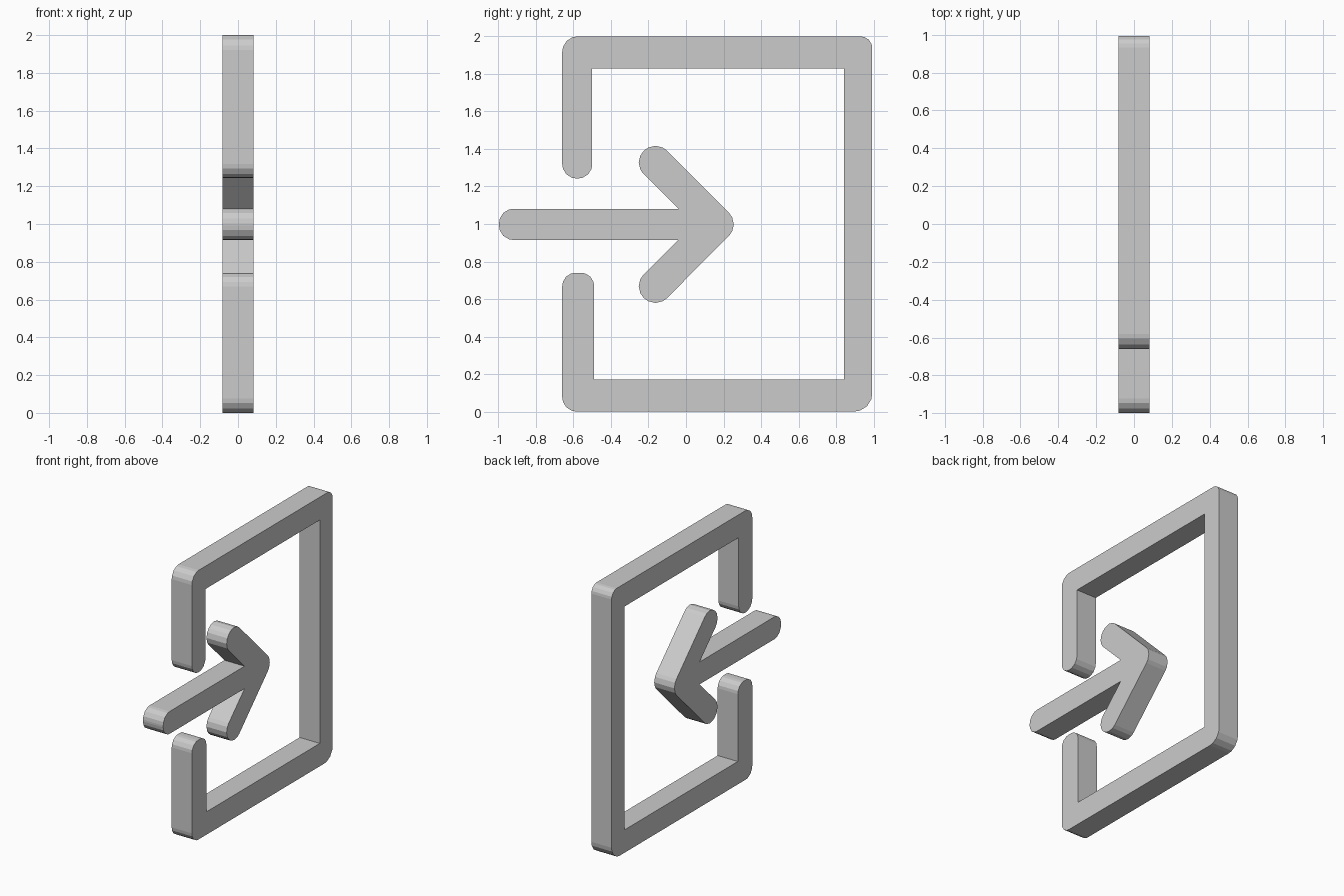
import bpy, bmesh, math
from mathutils import Vector

if "Cube" in bpy.data.objects:
    bpy.data.objects.remove(bpy.data.objects["Cube"])

HALF_DEPTH = 0.083


def rounded(corners, segments=4):
    """Outline from (y, z, radius) corners, with each corner filleted."""
    outline = []
    for i, (y, z, r) in enumerate(corners):
        p = Vector((y, z))
        if r == 0:
            outline.append(p)
            continue
        a = (Vector(corners[i - 1][:2]) - p).normalized()
        b = (Vector(corners[(i + 1) % len(corners)][:2]) - p).normalized()
        half = a.angle(b) / 2
        centre = p + (a + b).normalized() * r / math.sin(half)
        start = p + a * r / math.tan(half) - centre
        end = p + b * r / math.tan(half) - centre
        for s in range(segments + 1):
            t = s / segments
            outline.append(centre + start.lerp(end, t).normalized() * r)
    return outline


def slab(name, corners):
    """Extrude a y-z outline across x."""
    bm = bmesh.new()
    verts = [bm.verts.new((-HALF_DEPTH, p.x, p.y)) for p in rounded(corners)]
    face = bm.faces.new(verts)
    geom = bmesh.ops.extrude_face_region(bm, geom=[face], use_keep_orig=True)["geom"]
    moved = [g for g in geom if isinstance(g, bmesh.types.BMVert)]
    bmesh.ops.translate(bm, verts=moved, vec=(2 * HALF_DEPTH, 0, 0))
    bmesh.ops.recalc_face_normals(bm, faces=bm.faces[:])
    mesh = bpy.data.meshes.new(name)
    bm.to_mesh(mesh)
    bm.free()
    obj = bpy.data.objects.new(name, mesh)
    bpy.context.collection.objects.link(obj)
    return obj


# Door frame, open on the left side
slab("door_frame", [
    (-0.66, 1.243, 0.075), (-0.66, 2.0, 0.08), (0.993, 2.0, 0.06),
    (0.993, 0.0, 0.095), (-0.66, 0.0, 0.075), (-0.66, 0.74, 0.07),
    (-0.49, 0.74, 0.07), (-0.49, 0.17, 0), (0.842, 0.17, 0),
    (0.842, 1.83, 0), (-0.50, 1.83, 0), (-0.50, 1.243, 0.075)])

# Arrow: upper half of the outline, mirrored about its centre line
MID = 0.998
upper = [(-0.997, 1.081, 0.076), (-0.041, 1.081, 0),
         (-0.2875, 1.3275, 0.085), (-0.1625, 1.4525, 0.085)]
lower = [(y, 2 * MID - z, r) for y, z, r in reversed(upper)]
slab("entry_arrow", upper + [(0.29, MID, 0.085)] + lower)
